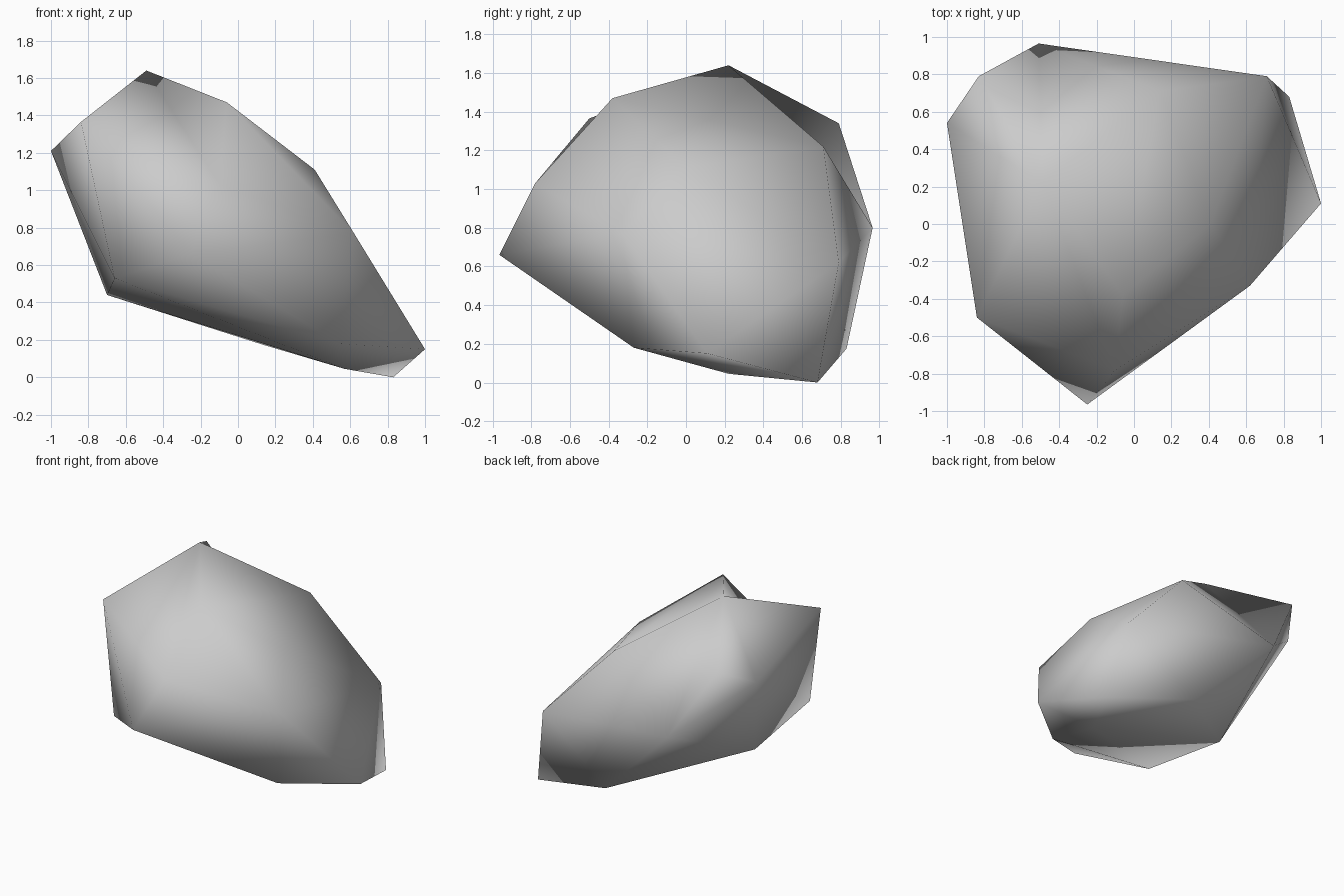
import bpy, bmesh

if "Cube" in bpy.data.objects:
    bpy.data.objects.remove(bpy.data.objects["Cube"])

# Corner points of the boulder, named by region
corners = {
    "left_front_top": (-0.84, -0.50, 1.365), "peak": (-0.49, 0.22, 1.64),
    "front_top": (-0.06, -0.38, 1.47), "left_back_top": (-0.83, 0.79, 1.34),
    "back_top": (0.14, 0.71, 1.22), "right_top": (0.41, 0.0, 1.11),
    "left_side": (-1.0, 0.54, 1.21), "front_mid": (-0.10, -0.78, 1.03),
    "front_nose": (-0.25, -0.965, 0.66), "right_front": (0.62, -0.33, 0.77),
    "right_back": (0.71, 0.79, 0.62), "back_mid": (-0.51, 0.965, 0.80),
    "left_front_low": (-0.66, -0.62, 0.53), "left_low": (-0.70, 0.13, 0.44),
    "front_low": (0.54, -0.27, 0.18), "right_low": (1.0, 0.11, 0.15),
    "back_low": (0.13, 0.83, 0.175), "base_mid": (0.57, 0.22, 0.045),
    "base_back": (0.83, 0.68, 0.0),
}

# Convex hull of the corners
bm = bmesh.new()
v = {name: bm.verts.new(p) for name, p in corners.items()}
bmesh.ops.convex_hull(bm, input=bm.verts[:])
bmesh.ops.recalc_face_normals(bm, faces=bm.faces[:])


# Shallow valleys: swap a ridge for the opposite diagonal
def carve(a, b, c, d):
    edge = bm.edges.get((v[a], v[b]))
    if edge:
        tips = {w for f in edge.link_faces for w in f.verts} - {v[a], v[b]}
        if tips == {v[c], v[d]}:
            bmesh.ops.rotate_edges(bm, edges=[edge], use_ccw=False)


carve("left_front_top", "front_top", "peak", "front_mid")
carve("back_top", "left_back_top", "peak", "back_mid")

# Smooth shading over every edge
bmesh.ops.recalc_face_normals(bm, faces=bm.faces[:])
for f in bm.faces:
    f.smooth = True

mesh = bpy.data.meshes.new("boulder")
bm.to_mesh(mesh)
bm.free()

# Stone colour
stone = bpy.data.materials.new("stone grey")
stone.diffuse_color = (0.6, 0.6, 0.6, 1.0)
stone.use_nodes = True
stone.node_tree.nodes["Principled BSDF"].inputs["Base Color"].default_value = stone.diffuse_color
mesh.materials.append(stone)

boulder = bpy.data.objects.new("boulder", mesh)
bpy.context.collection.objects.link(boulder)
